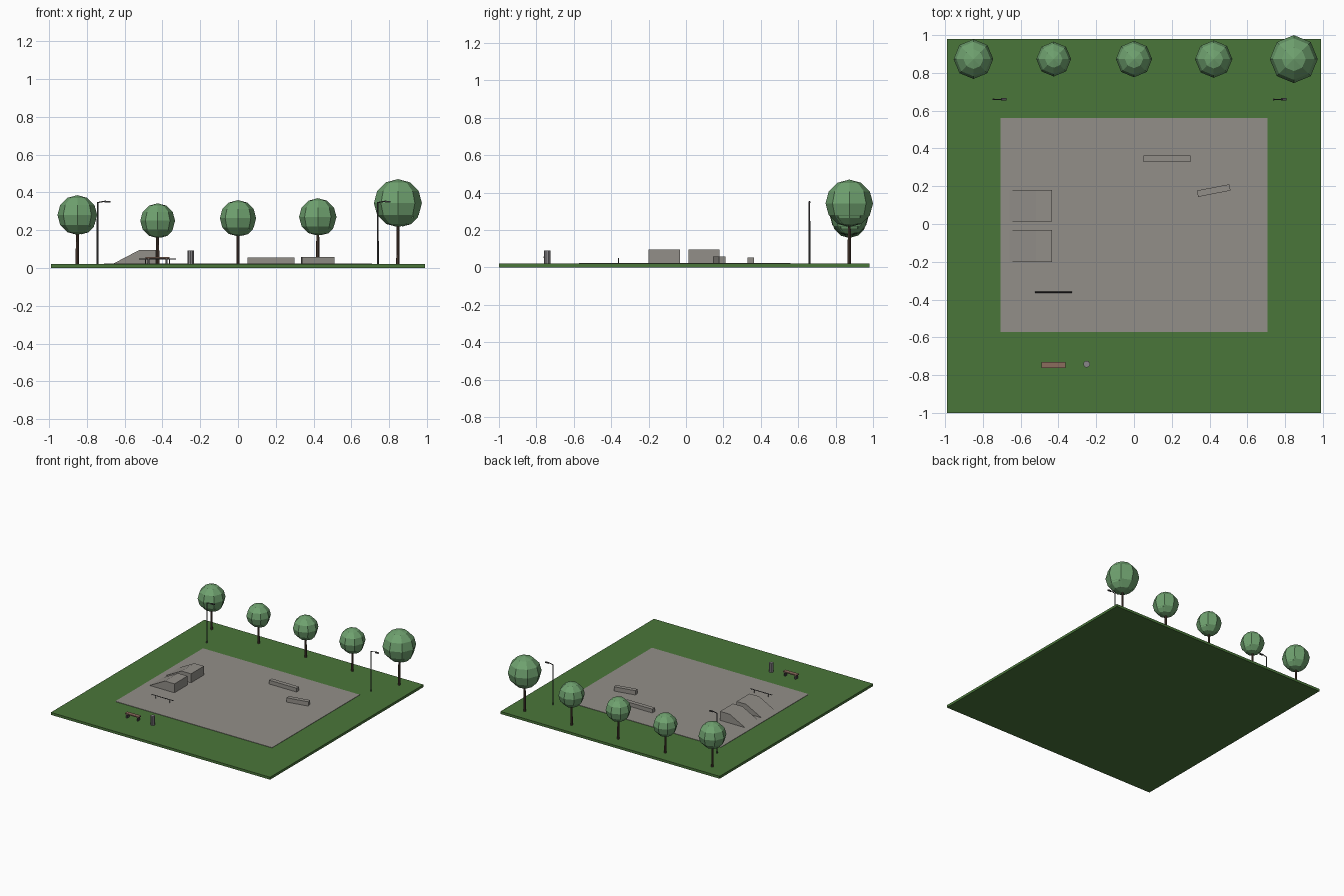
import bpy, bmesh
from math import radians, pi
from mathutils import Matrix, Vector

cube = bpy.data.objects.get("Cube")
if cube:
    bpy.data.objects.remove(cube, do_unlink=True)


def material(name, rgb):
    m = bpy.data.materials.new(name)
    m.use_nodes = True
    m.diffuse_color = (*rgb, 1)
    m.node_tree.nodes["Principled BSDF"].inputs["Base Color"].default_value = (*rgb, 1)
    return m


GRASS = material("grass green", (0.068, 0.18, 0.042))
CONCRETE = material("concrete grey", (0.29, 0.275, 0.25))
LEAF = material("leaf green", (0.16, 0.36, 0.16))
BARK = material("bark brown", (0.085, 0.052, 0.037))
METAL = material("dark metal", (0.07, 0.068, 0.07))
WOOD = material("bench wood", (0.26, 0.15, 0.11))
BIN = material("bin grey", (0.25, 0.24, 0.25))


def finish(name, bm, mat):
    bmesh.ops.recalc_face_normals(bm, faces=bm.faces)
    mesh = bpy.data.meshes.new(name)
    bm.to_mesh(mesh)
    bm.free()
    mesh.materials.append(mat)
    ob = bpy.data.objects.new(name, mesh)
    bpy.context.collection.objects.link(ob)
    return ob


def add_box(bm, centre, size, turn=0):
    m = Matrix.Translation(centre) @ Matrix.Rotation(turn, 4, "Z") @ Matrix.Diagonal((*size, 1))
    bmesh.ops.create_cube(bm, size=1, matrix=m)


def add_tube(bm, start, end, r1, r2=None, sides=8):
    a, b = Vector(start), Vector(end)
    turn = Vector((0, 0, 1)).rotation_difference(b - a).to_matrix().to_4x4()
    bmesh.ops.create_cone(bm, cap_ends=True, segments=sides, radius1=r1,
                          radius2=r1 if r2 is None else r2, depth=(b - a).length,
                          matrix=Matrix.Translation((a + b) / 2) @ turn)


def box(name, centre, size, mat, turn=0):
    bm = bmesh.new()
    add_box(bm, centre, size, turn)
    return finish(name, bm, mat)


TOP = 0.02

# Lawn and paved court
box("lawn", (0, -0.01, TOP / 2), (1.98, 1.98, TOP), GRASS)
box("paved_court", (0, -0.006, TOP), (1.416, 1.132, 0.006), CONCRETE)

# Row of trees: faceted crown with a smaller clump merged into it
trees = [(-0.85, 0.28, 0.105), (-0.425, 0.25, 0.092), (0, 0.263, 0.096),
         (0.422, 0.27, 0.099), (0.846, 0.343, 0.127)]
for i, (x, z, r) in enumerate(trees, 1):
    bm = bmesh.new()
    add_tube(bm, (x, 0.873, TOP), (x, 0.873, z), 0.009, 0.007)
    finish(f"tree_trunk_{i}", bm, BARK)
    bm = bmesh.new()
    for offset, scale in (((0, 0, 0), 1), ((0.2, 0, -0.25), 0.72)):
        spot = Vector((x, 0.873, z)) + Vector(offset) * r
        bmesh.ops.create_uvsphere(bm, u_segments=8, v_segments=6, radius=r * scale,
                                  matrix=Matrix.Translation(spot))
    finish(f"tree_crown_{i}", bm, LEAF)

# Street lamps
for side, x in (("right", -0.743), ("left", 0.74)):
    bm = bmesh.new()
    add_tube(bm, (x, 0.66, TOP), (x, 0.66, 0.348), 0.005, 0.004)
    add_tube(bm, (x, 0.66, 0.346), (x + 0.045, 0.66, 0.354), 0.003)
    add_box(bm, (x + 0.053, 0.66, 0.35), (0.03, 0.012, 0.008))
    finish(f"lamp_{side}", bm, METAL)

# Two ramps with a flat deck
profile = [(-0.665, TOP), (-0.52, 0.096), (-0.434, 0.096), (-0.434, TOP)]
for name, y0, y1 in (("front", -0.2, -0.032), ("back", 0.014, 0.18)):
    bm = bmesh.new()
    face = bm.faces.new([bm.verts.new((x, y0, z)) for x, z in profile])
    new = bmesh.ops.extrude_face_region(bm, geom=[face])["geom"]
    bmesh.ops.translate(bm, vec=(0, y1 - y0, 0),
                        verts=[v for v in new if isinstance(v, bmesh.types.BMVert)])
    finish(f"ramp_{name}", bm, CONCRETE)

# Grind ledges
box("ledge_straight", (0.174, 0.346, 0.037), (0.248, 0.034, 0.034), CONCRETE)
box("ledge_angled", (0.422, 0.177, 0.039), (0.175, 0.034, 0.038), CONCRETE, radians(11))

# Grind rail
bm = bmesh.new()
add_tube(bm, (-0.525, -0.361, 0.047), (-0.328, -0.361, 0.047), 0.003)
for x in (-0.49, -0.363):
    add_tube(bm, (x, -0.361, TOP), (x, -0.361, 0.047), 0.003)
finish("grind_rail", bm, METAL)

# Bench
box("bench_seat", (-0.426, -0.746, 0.054), (0.125, 0.032, 0.008), WOOD)
for side, x in (("right", -0.474), ("left", -0.378)):
    box(f"bench_leg_{side}", (x, -0.746, 0.035), (0.01, 0.026, 0.03), METAL)

# Litter bin
bm = bmesh.new()
add_tube(bm, (-0.251, -0.742, TOP), (-0.251, -0.742, 0.092), 0.018, sides=10)
finish("litter_bin", bm, BIN)
